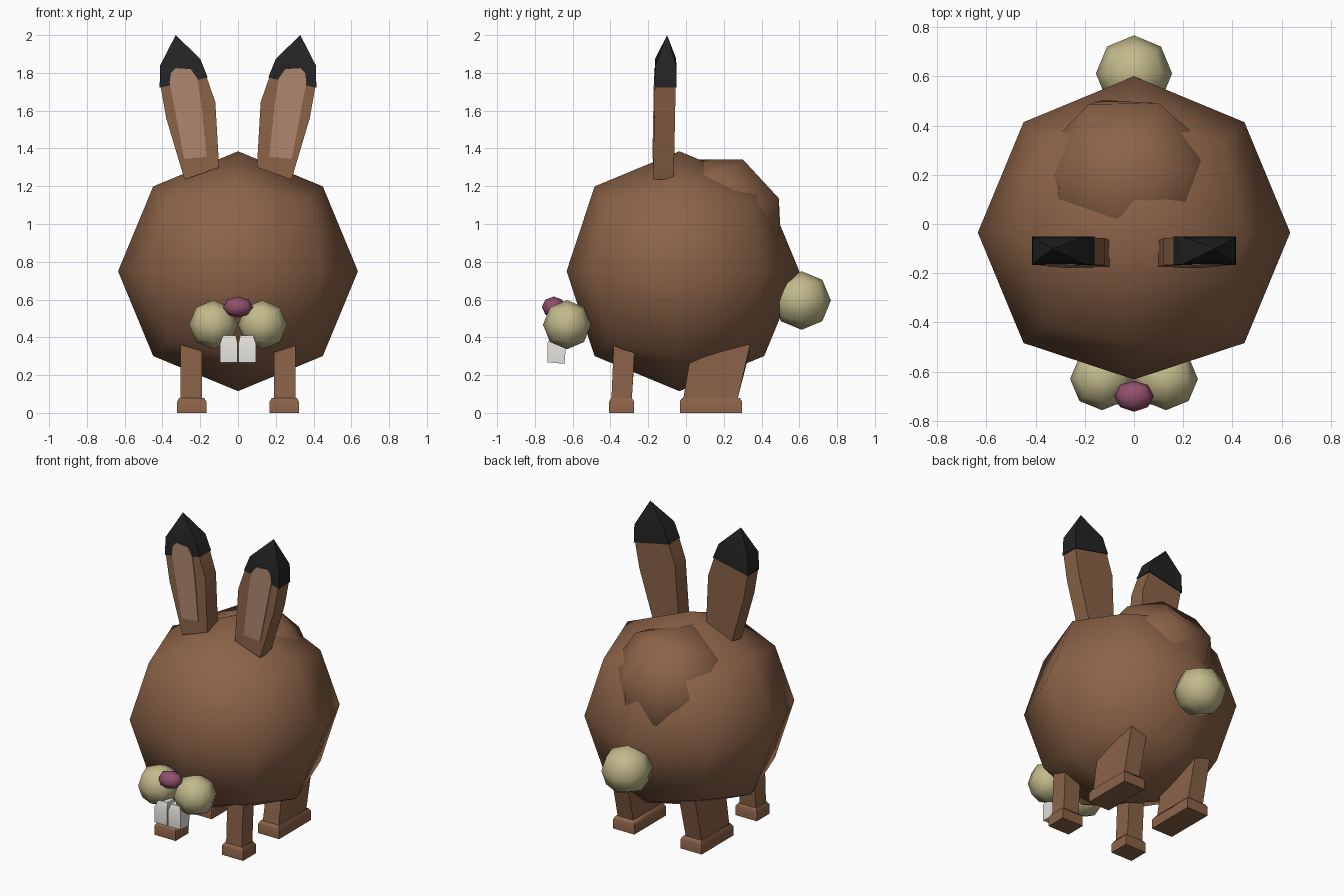
import bpy, bmesh, math
from mathutils import Matrix, Vector, Euler

cube = bpy.data.objects.get("Cube")
if cube:
    bpy.data.objects.remove(cube, do_unlink=True)


def material(name, rgb):
    m = bpy.data.materials.new(name)
    m.use_nodes = True
    m.diffuse_color = (*rgb, 1)
    m.node_tree.nodes["Principled BSDF"].inputs["Base Color"].default_value = (*rgb, 1)
    return m


BROWN = material("brown_fur", (0.26, 0.125, 0.065))
TAN = material("inner_ear_tan", (0.42, 0.24, 0.155))
BLACK = material("black_tip", (0.017, 0.017, 0.017))
CREAM = material("cream_fur", (0.54, 0.49, 0.26))
PINK = material("nose_pink", (0.29, 0.08, 0.15))
WHITE = material("tooth_white", (0.75, 0.73, 0.69))


def finish(name, bm, mat):
    bmesh.ops.recalc_face_normals(bm, faces=bm.faces)
    me = bpy.data.meshes.new(name)
    bm.to_mesh(me)
    bm.free()
    me.materials.append(mat)
    me.polygons.foreach_set("use_smooth", [True] * len(me.polygons))
    me.set_sharp_from_angle(angle=math.radians(60))
    ob = bpy.data.objects.new(name, me)
    bpy.context.collection.objects.link(ob)
    return ob


def ball(name, centre, radii, mat, rotation=(0, 0, 0)):
    """Low-poly sphere made from a cube divided once."""
    bm = bmesh.new()
    bmesh.ops.create_cube(bm, size=2)
    bmesh.ops.subdivide_edges(bm, edges=bm.edges[:], cuts=1, use_grid_fill=True)
    turn = Euler([math.radians(a) for a in rotation]).to_matrix()
    for v in bm.verts:
        p = v.co.normalized()
        v.co = turn @ Vector([p[i] * radii[i] for i in range(3)]) + Vector(centre)
    return finish(name, bm, mat)


def loft(name, rings, mat):
    """Skin a list of four-point rings; a one-point ring closes to a tip."""
    bm = bmesh.new()
    rows = [[bm.verts.new(p) for p in ring] for ring in rings]
    bm.faces.new(rows[0])
    for a, b in zip(rows, rows[1:]):
        for i in range(4):
            j = (i + 1) % 4
            if len(b) == 1:
                bm.faces.new((a[i], a[j], b[0]))
            else:
                bm.faces.new((a[i], a[j], b[j], b[i]))
    if len(rows[-1]) == 4:
        bm.faces.new(rows[-1])
    return finish(name, bm, mat)


def ear_ring(s, inner, outer, front, back):
    (xi, zi), (xo, zo) = inner, outer
    return [(s * xi, front, zi), (s * xo, front, zo),
            (s * xo, back, zo), (s * xi, back, zi)]


def block_ring(x0, x1, y0, y1, z):
    """z holds the heights of the four corners, front pair then back pair."""
    return [(x0, y0, z[0]), (x1, y0, z[1]), (x1, y1, z[2]), (x0, y1, z[3])]


def leg(name, s, foot_y, low_y, high_y, front_z, back_z):
    x0, x1 = s * 0.19, s * 0.305
    loft(name + "_leg", [
        block_ring(x0, x1, *low_y, [0.07] * 4),
        block_ring(x0, x1, *high_y, [front_z, front_z + 0.03, back_z, back_z - 0.03]),
    ], BROWN)
    loft(name + "_foot", [
        block_ring(s * 0.168, s * 0.322, *foot_y, [0] * 4),
        block_ring(s * 0.168, s * 0.322, *foot_y, [0.06] * 4),
        block_ring(s * 0.18, s * 0.312, foot_y[0] + 0.012, foot_y[1] - 0.012, [0.08] * 4),
    ], BROWN)


# Body, with its front slightly flattened
body = ball("body", (0, -0.035, 0.75), (0.635, 0.635, 0.635), BROWN)
min(body.data.vertices, key=lambda v: v.co.y).co.y = -0.632

# Raised lump on the upper back, and the tail
ball("back_lump", (-0.02, 0.165, 0.995), (0.375, 0.375, 0.375), BROWN, (22, 0, -20))
ball("tail", (0, 0.612, 0.595), (0.155, 0.155, 0.155), CREAM)

# Nose
ball("nose", (0, -0.70, 0.56), (0.08, 0.063, 0.056), PINK)

for side, s in (("left", 1), ("right", -1)):
    # Muzzle and teeth
    ball(side + "_cheek", (s * 0.13, -0.63, 0.467), (0.13, 0.127, 0.13), CREAM)
    loft(side + "_tooth", [
        block_ring(s * 0.003, s * 0.094, -0.733, -0.643, [0.268, 0.268, 0.26, 0.26]),
        block_ring(s * 0.003, s * 0.094, -0.733, -0.635, [0.37] * 4),
        block_ring(s * 0.012, s * 0.08, -0.715, -0.645, [0.41] * 4),
    ], WHITE)

    # Ears
    loft(side + "_ear", [
        ear_ring(s, (0.10, 1.30), (0.283, 1.235), -0.175, -0.065),
        ear_ring(s, (0.12, 1.645), (0.38, 1.56), -0.168, -0.058),
        ear_ring(s, (0.165, 1.775), (0.41, 1.73), -0.165, -0.055),
    ], BROWN)
    loft(side + "_ear_tip", [
        ear_ring(s, (0.16, 1.775), (0.415, 1.722), -0.167, -0.05),
        ear_ring(s, (0.20, 1.875), (0.412, 1.84), -0.163, -0.052),
        [(s * 0.33, -0.10, 2.0)],
    ], BLACK)

    # Thin inner-ear plate following the front of the ear
    outline = [(0.165, 1.355), (0.285, 1.345), (0.362, 1.75), (0.355, 1.80), (0.33, 1.825),
               (0.25, 1.82), (0.215, 1.77), (0.195, 1.64)]
    bm = bmesh.new()
    face = bm.faces.new([bm.verts.new((s * x, -0.179 + 0.019 * (z - 1.3), z))
                         for x, z in outline])
    made = bmesh.ops.extrude_face_region(bm, geom=[face])["geom"]
    bmesh.ops.translate(bm, vec=(0, 0.008, 0),
                        verts=[v for v in made if isinstance(v, bmesh.types.BMVert)])
    finish(side + "_inner_ear", bm, TAN)

    # Legs
    leg(side + "_front", s, (-0.407, -0.275), (-0.395, -0.287), (-0.382, -0.272), 0.34, 0.335)
    leg(side + "_back", s, (-0.033, 0.297), (-0.015, 0.272), (0.02, 0.34), 0.25, 0.365)
